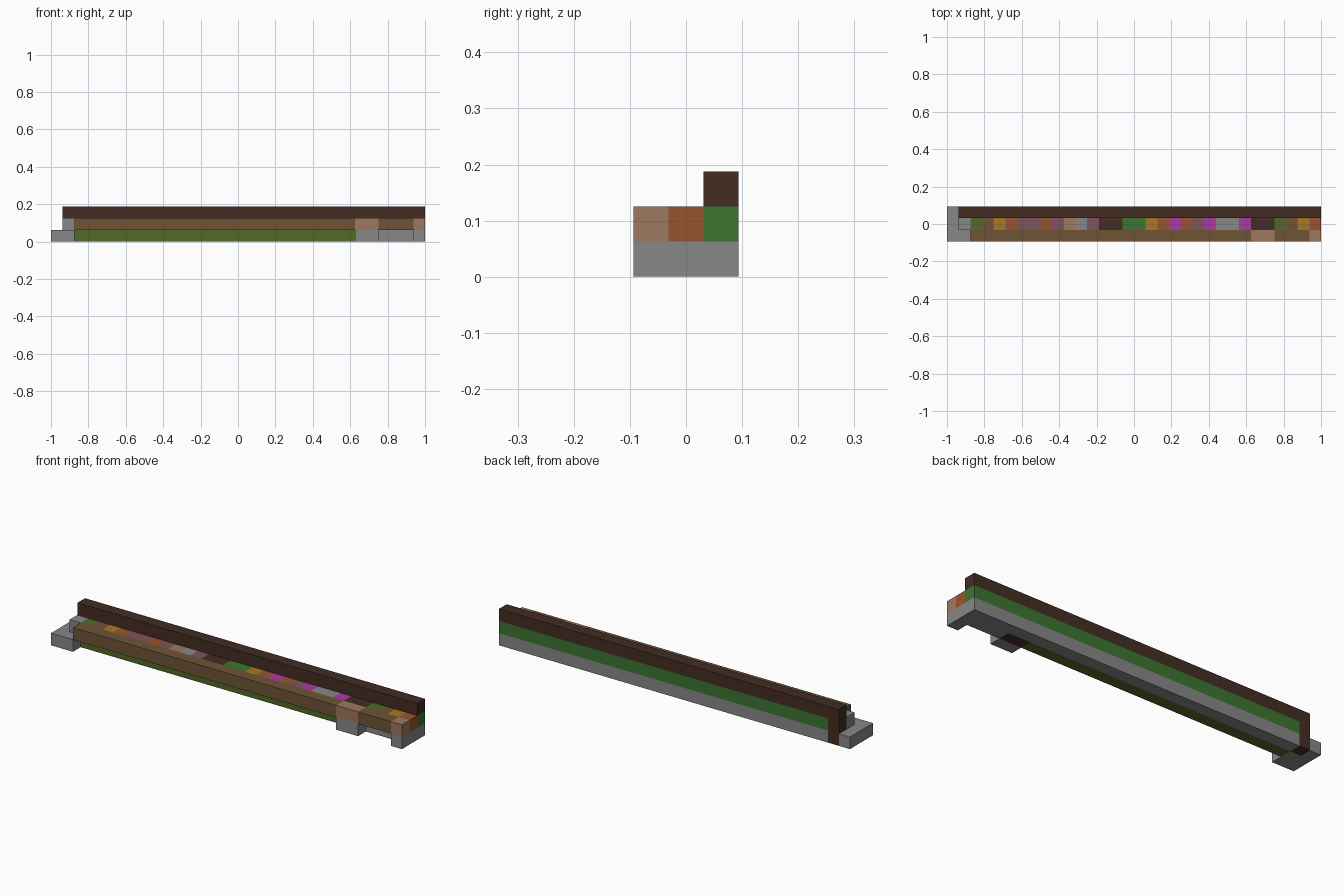
import bpy
import bmesh
from mathutils import Vector

cube = bpy.data.objects.get("Cube")
if cube:
    bpy.data.objects.remove(cube, do_unlink=True)

UNIT = 1 / 16  # edge of one block


def srgb(c):
    c /= 255
    return c / 12.92 if c <= 0.04045 else ((c + 0.055) / 1.055) ** 2.4


PALETTE = {
    "grey": (135, 135, 135),
    "olive": (82, 106, 36),
    "brown": (110, 84, 54),
    "dark_brown": (67, 45, 35),
    "tan": (158, 120, 96),
    "orange": (152, 84, 47),
    "green": (60, 117, 48),
    "gold": (166, 120, 38),
    "mauve": (128, 82, 94),
    "magenta": (172, 58, 166),
}
materials = {}
for label, rgb in PALETTE.items():
    mat = bpy.data.materials.new(label)
    mat.use_nodes = True
    colour = (*[srgb(c) for c in rgb], 1)
    mat.diffuse_color = colour
    bsdf = mat.node_tree.nodes["Principled BSDF"]
    bsdf.inputs["Base Color"].default_value = colour
    bsdf.inputs["Roughness"].default_value = 0.9
    materials[label] = mat


def box(name, colour, column, row, layer, length=1, depth=1, height=1):
    """Flat-sided box placed by block column (x), row (y) and layer (z)."""
    size = Vector((length, depth, height)) * UNIT
    start = Vector((column - 16, row - 1.5, layer)) * UNIT
    bm = bmesh.new()
    bmesh.ops.create_cube(bm, size=1)
    for v in bm.verts:
        v.co = Vector(a * b for a, b in zip(v.co, size))
    mesh = bpy.data.meshes.new(name)
    bm.to_mesh(mesh)
    bm.free()
    mesh.materials.append(materials[colour])
    obj = bpy.data.objects.new(name, mesh)
    obj.location = start + size / 2
    bpy.context.collection.objects.link(obj)
    return obj


# Stone base: end step, back course and front footings
box("end_step", "grey", 0, 0, 0, depth=3)
box("end_footing", "grey", 1, 0, 0, depth=2)
box("end_stone", "grey", 1, 1, 1)
box("back_base", "grey", 2, 2, 0, length=30)
box("right_base", "grey", 28, 1, 0, length=4)
box("middle_footing", "grey", 26, 0, 0, length=2)
box("right_footing", "grey", 31, 0, 0)

# Lower infill between the footings
box("lower_infill", "olive", 2, 1, 0, length=24)
box("lower_joint", "dark_brown", 26, 1, 0, length=2)

# Back wall: post, green course and dark rail on top
box("back_post", "dark_brown", 1, 2, 0, height=2)
box("back_course", "green", 2, 2, 1, length=30)
box("top_rail", "dark_brown", 1, 2, 2, length=31)

# Overhanging front beam with its two caps
box("front_beam", "brown", 2, 0, 1, length=24)
box("middle_cap", "tan", 26, 0, 1, length=2)
box("front_beam_short", "brown", 28, 0, 1, length=3)
box("right_cap", "tan", 31, 0, 1)

# Row of coloured blocks between beam and wall
ROW = ("olive brown gold orange mauve mauve orange mauve tan grey mauve "
       "dark_brown dark_brown green green gold orange magenta orange mauve "
       "magenta grey grey magenta dark_brown dark_brown olive brown gold "
       "orange").split()
for i, colour in enumerate(ROW):
    box(f"{colour}_block_{i + 1}", colour, i + 2, 1, 1)
